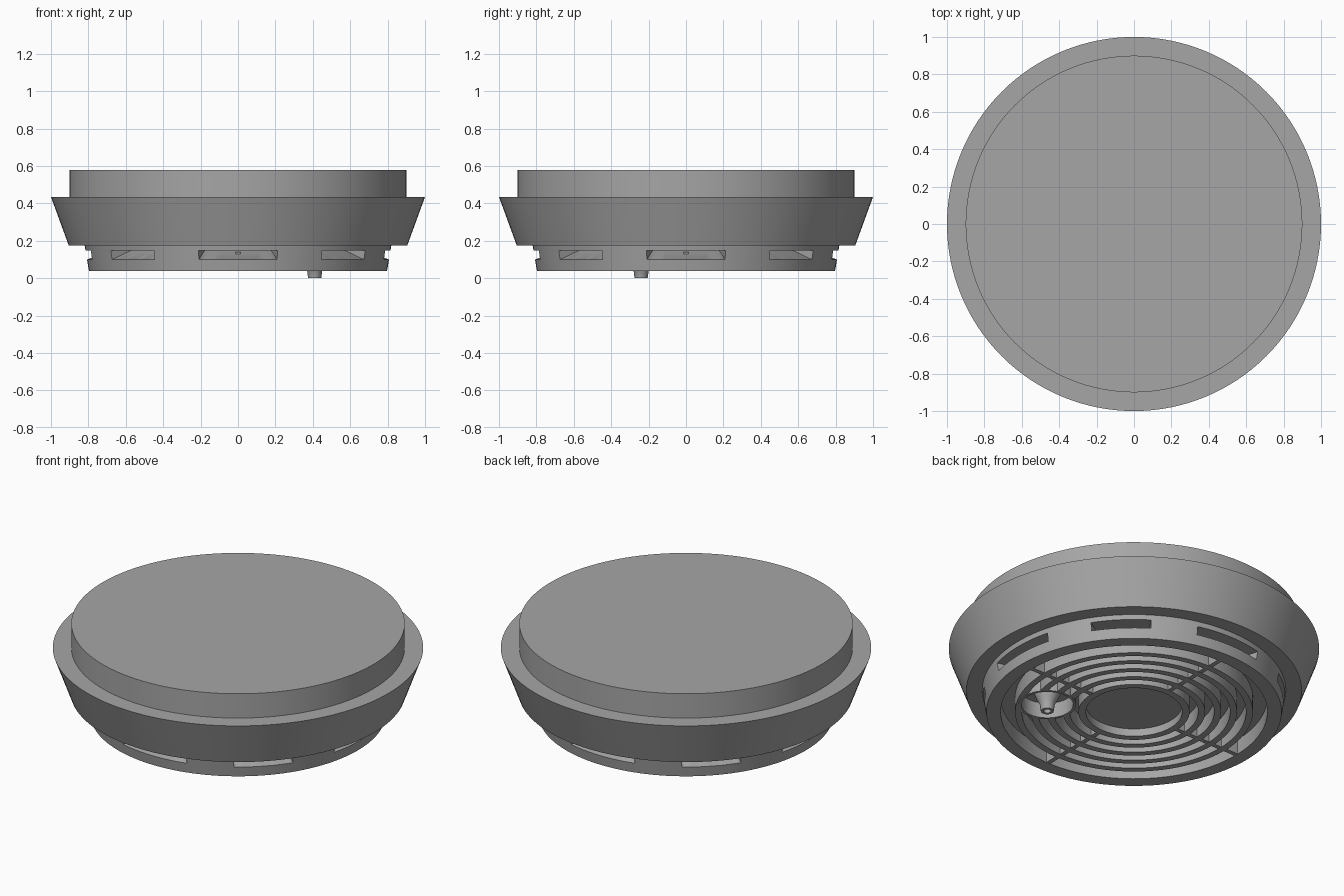
import bpy, bmesh
from math import pi, radians, cos, sin
from mathutils import Matrix, Vector

if "Cube" in bpy.data.objects:
    bpy.data.objects.remove(bpy.data.objects["Cube"], do_unlink=True)

grey = bpy.data.materials.new("mid_grey")
grey.use_nodes = True
COLOUR = (0.38, 0.38, 0.38, 1)
grey.diffuse_color = COLOUR
grey.node_tree.nodes["Principled BSDF"].inputs["Base Color"].default_value = COLOUR

BASE, FLOOR, EMBED = 0.04, 0.13, 0.14
PIN = Vector((0.41, -0.24, 0))


def finish(bm, name):
    bmesh.ops.remove_doubles(bm, verts=bm.verts, dist=1e-5)
    bmesh.ops.recalc_face_normals(bm, faces=bm.faces)
    mesh = bpy.data.meshes.new(name)
    bm.to_mesh(mesh)
    bm.free()
    mesh.materials.append(grey)
    obj = bpy.data.objects.new(name, mesh)
    bpy.context.collection.objects.link(obj)
    return obj


def add_sweep(bm, profile, start=0, angle=2 * pi, steps=128, centre=Vector()):
    """Sweep a closed (radius, height) profile round the vertical axis."""
    full = angle > 6
    verts = [bm.verts.new((r * cos(start) + centre.x, r * sin(start) + centre.y, z))
             for r, z in profile]
    geom = list(verts)
    if full:
        geom += [bm.edges.new(p) for p in zip(verts, verts[1:] + verts[:1])
                 if (p[0].co - centre).xy.length + (p[1].co - centre).xy.length > 1e-6]
    else:
        geom.append(bm.faces.new(verts))
        geom += list(geom[-1].edges)
    bmesh.ops.spin(bm, geom=geom, cent=centre, axis=(0, 0, 1), angle=angle,
                   steps=steps, use_duplicate=False)


def lathe(name, profile, centre=Vector(), steps=128):
    bm = bmesh.new()
    add_sweep(bm, profile, steps=steps, centre=centre)
    return finish(bm, name)


def select(obj):
    bpy.ops.object.select_all(action="DESELECT")
    obj.select_set(True)
    bpy.context.view_layer.objects.active = obj


def cut(obj, cutter):
    mod = obj.modifiers.new("cut", "BOOLEAN")
    mod.operation, mod.solver, mod.object = "DIFFERENCE", "EXACT", cutter
    select(obj)
    bpy.ops.object.modifier_apply(modifier="cut")
    bpy.data.objects.remove(cutter, do_unlink=True)


# Housing: mounting plate, flared skirt and lower drum with an open underside
housing = lathe("housing", [
    (0, FLOOR), (0.72, FLOOR), (0.72, BASE), (0.797, BASE), (0.82, 0.175),
    (0.905, 0.175), (1, 0.435), (0.9, 0.435), (0.9, 0.58), (0, 0.58)])

# Side vents: wide on the axes, narrower on the diagonals
bm = bmesh.new()
for i in range(8):
    half = radians(11.5 if i % 2 else 15)
    add_sweep(bm, [(0.69, 0.147), (0.807, 0.1), (0.86, 0.1), (0.86, 0.147)],
              start=i * pi / 4 - half, angle=2 * half, steps=12)
cut(housing, finish(bm, "vent_cutter"))

# Concentric grille rings, interrupted by the round button well
bm = bmesh.new()
for i in range(4):
    r = 0.347 + i * 0.086
    add_sweep(bm, [(r, BASE), (r + 0.037, BASE), (r + 0.037, EMBED), (r, EMBED)])
rings = finish(bm, "grille_rings")
cut(rings, lathe("well_cutter", [(0, 0), (0.145, 0), (0.145, 0.3), (0, 0.3)], PIN, 64))

# Central hub with a sunken disc
hub = lathe("grille_hub", [(0, 0.085), (0.26, 0.085), (0.26, BASE), (0.3, BASE),
                           (0.3, EMBED), (0, EMBED)])

# Four spokes
bm = bmesh.new()
for i in range(4):
    m = (Matrix.Rotation(i * pi / 2, 4, "Z")
         @ Matrix.Translation((0.51, 0, (BASE + EMBED) / 2 + 0.001))
         @ Matrix.Diagonal((0.44, 0.026, EMBED - BASE, 1)))
    bmesh.ops.create_cube(bm, size=1, matrix=m)
spokes = finish(bm, "grille_spokes")

# Button well wall and the hollow tapered pin inside it
well = lathe("button_well", [(0.14, BASE - 0.001), (0.155, BASE - 0.001),
                             (0.155, EMBED), (0.14, EMBED)], PIN, 64)
pin = lathe("button_pin", [(0, 0.03), (0.02, 0.03), (0.02, 0), (0.035, 0), (0.041, 0.045),
                           (0.055, 0.07), (0.08, FLOOR), (0.08, EMBED), (0, EMBED)], PIN, 48)

for part in (housing, rings, hub, spokes, well, pin):
    select(part)
    bpy.ops.object.shade_smooth_by_angle(angle=radians(25))
